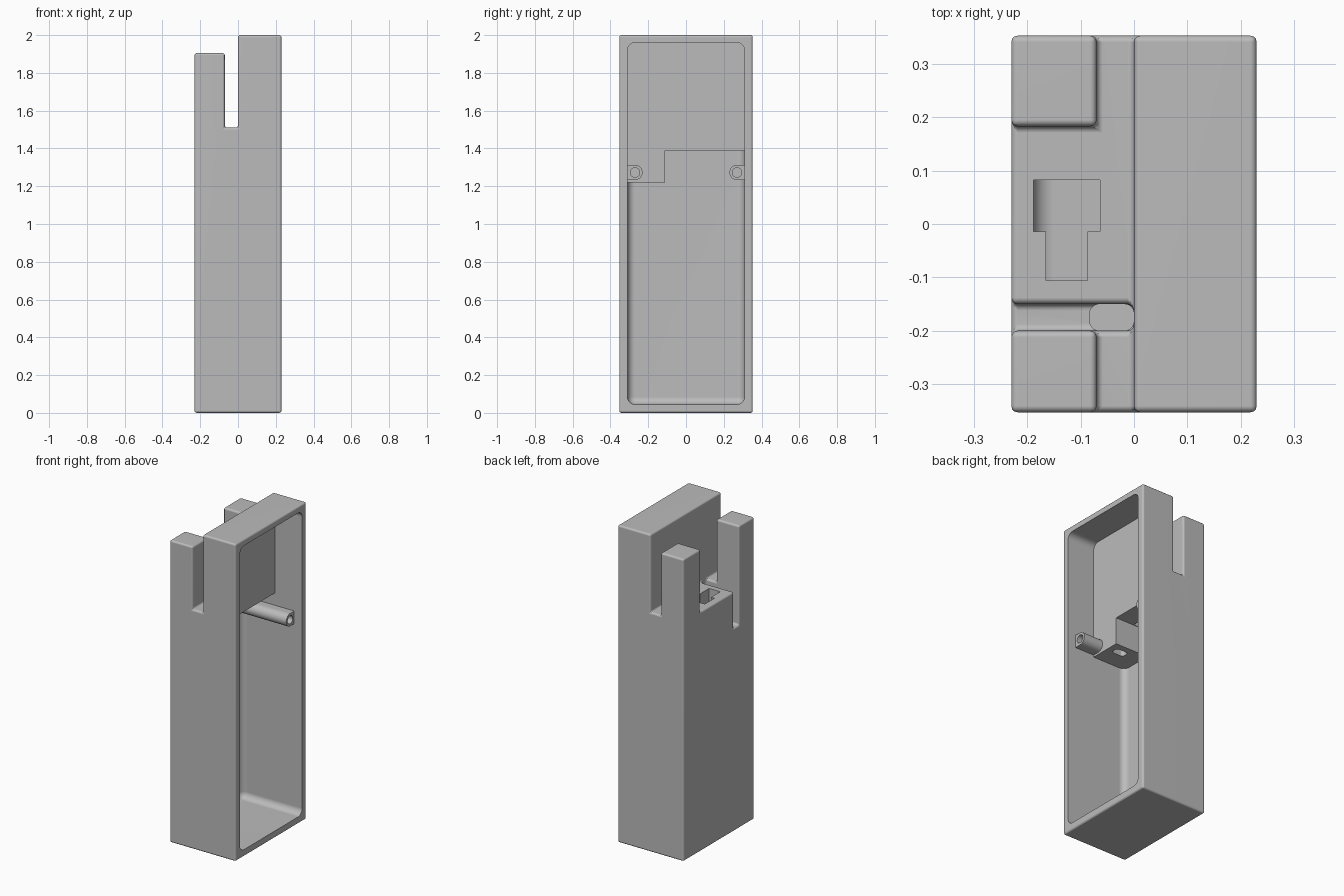
import bpy, bmesh, math
from mathutils import Matrix, Vector

default = bpy.data.objects.get("Cube")
if default:
    bpy.data.objects.remove(default, do_unlink=True)

grey = bpy.data.materials.new("plain grey")
grey.use_nodes = True
grey.diffuse_color = (0.5, 0.5, 0.5, 1)
grey.node_tree.nodes["Principled BSDF"].inputs["Base Color"].default_value = grey.diffuse_color


def finish(name, bm):
    mesh = bpy.data.meshes.new(name)
    bm.to_mesh(mesh)
    bm.free()
    mesh.materials.append(grey)
    obj = bpy.data.objects.new(name, mesh)
    bpy.context.collection.objects.link(obj)
    return obj


def box(name, x, y, z, radius=0, axis=None):
    """Box from ranges; radius rounds all edges, or only those along axis."""
    bm = bmesh.new()
    bmesh.ops.create_cube(bm, size=1)
    for v in bm.verts:
        v.co = Vector(r[0] if c < 0 else r[1] for c, r in zip(v.co, (x, y, z)))
    if radius:
        edges = [e for e in bm.edges if axis is None
                 or abs((e.verts[0].co - e.verts[1].co).normalized()[axis]) > 0.9]
        bmesh.ops.bevel(bm, geom=edges, offset=radius, segments=5,
                        profile=0.5, affect='EDGES')
    return finish(name, bm)


def rod(name, x, y, z, radius):
    """Cylinder lying along x."""
    bm = bmesh.new()
    place = Matrix.Translation(((x[0] + x[1]) / 2, y, z)) @ Matrix.Rotation(math.pi / 2, 4, 'Y')
    bmesh.ops.create_cone(bm, cap_ends=True, segments=32, radius1=radius,
                          radius2=radius, depth=x[1] - x[0], matrix=place)
    return finish(name, bm)


def apply(obj, mod):
    with bpy.context.temp_override(object=obj, active_object=obj):
        bpy.ops.object.modifier_apply(modifier=mod.name)


def combine(obj, tool, operation='DIFFERENCE'):
    mod = obj.modifiers.new("combine", 'BOOLEAN')
    mod.object, mod.operation, mod.solver = tool, operation, 'EXACT'
    apply(obj, mod)
    bpy.data.objects.remove(tool, do_unlink=True)


# Outer block with the slot, prongs and wire groove carved from its top
case = box("case", (-0.23, 0.23), (-0.353, 0.353), (0, 2))
combine(case, box("prong_trim", (-0.4, 0), (-0.5, 0.5), (1.905, 2.2)))
combine(case, box("slot", (-0.07, 0), (-0.5, 0.5), (1.51, 2.3)))
combine(case, box("prong_gap", (-0.4, -0.03), (-0.2, 0.183), (1.51, 2.3)))
combine(case, box("groove", (-0.4, 0), (-0.2, -0.15), (1.28, 2.3)))

# Merge flat areas, then soften every edge
bm = bmesh.new()
bm.from_mesh(case.data)
bmesh.ops.remove_doubles(bm, verts=bm.verts, dist=0.0005)
bmesh.ops.dissolve_limit(bm, angle_limit=0.02, verts=bm.verts, edges=bm.edges)
bm.to_mesh(case.data)
bm.free()
soft = case.modifiers.new("soft_edges", 'BEVEL')
soft.width, soft.segments, soft.limit_method = 0.012, 3, 'ANGLE'
apply(case, soft)

# Hollow interior, open on one side, shallow behind the slot and groove
cavity = box("cavity", (-0.19, 0.4), (-0.31, 0.31), (0.045, 1.96), 0.04)
combine(cavity, box("shallow_part", (-0.5, 0.04), (-0.5, 0.5), (1.39, 2.5)))
combine(cavity, box("step", (-0.5, 0.04), (-0.5, -0.11), (1.22, 1.5)))
combine(case, cavity)

# Openings through the ledge and the groove
combine(case, box("socket_wide", (-0.188, -0.064), (-0.014, 0.082), (1.3, 1.6)))
combine(case, box("socket_narrow", (-0.165, -0.087), (-0.106, 0), (1.3, 1.6)))
combine(case, box("wire_hole", (-0.083, 0), (-0.2, -0.15), (1.15, 1.4), 0.018, 2))

# Screw posts blended into the side walls
for side, start in ((-1, 0.02), (1, -0.2)):
    span = (start, 0.175)
    post = rod("post", span, side * 0.27, 1.273, 0.04)
    web = sorted((side * 0.27, side * 0.325))
    combine(post, box("web", span, web, (1.233, 1.313)), 'UNION')
    combine(post, rod("screw_hole", (0.06, 0.3), side * 0.27, 1.273, 0.025))
    combine(case, post, 'UNION')

# Smooth rounds with flat faces kept flat
bpy.ops.object.select_all(action='DESELECT')
case.select_set(True)
bpy.context.view_layer.objects.active = case
bpy.ops.object.shade_smooth_by_angle(angle=math.radians(35))
weighted = case.modifiers.new("flat_faces", 'WEIGHTED_NORMAL')
weighted.keep_sharp = True
